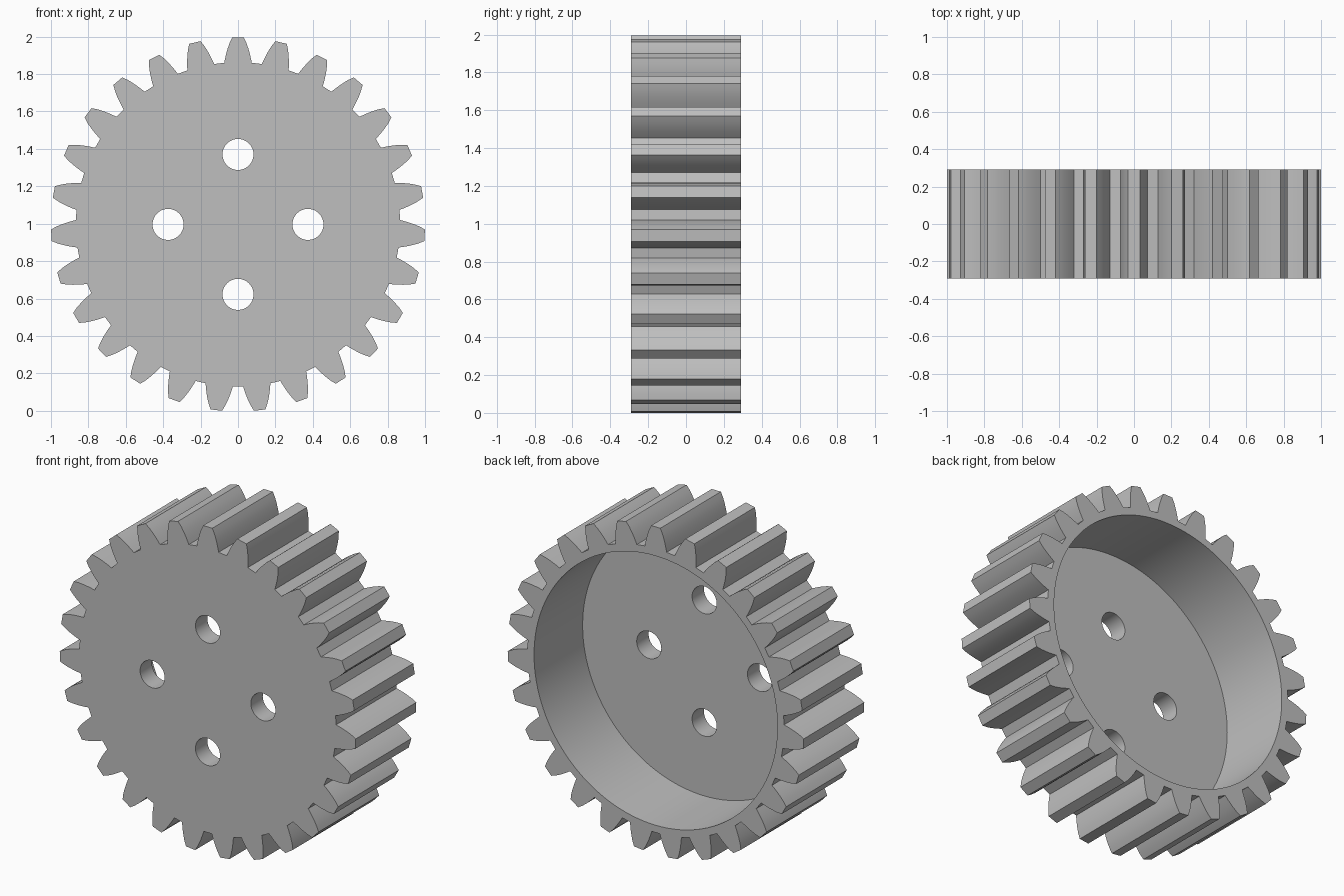
import bpy, bmesh
from math import sin, cos, asin, pi, radians
from mathutils import Matrix, Vector

if "Cube" in bpy.data.objects:
    bpy.data.objects.remove(bpy.data.objects["Cube"], do_unlink=True)

TEETH = 27
HALF_DEPTH = 0.292
PLATE = 0.115          # thickness of the front web
POCKET_RADIUS = 0.822
HOLE_RADIUS = 0.083
HOLE_OFFSET = 0.374
# Tooth flank as (radius, half width), root to tip
FLANK = [(0.867, 0.0735), (0.89, 0.069), (0.915, 0.063),
         (0.94, 0.056), (0.97, 0.0455), (1.0, 0.031)]

metal = bpy.data.materials.new("plain grey")
metal.use_nodes = True
grey = (0.52, 0.52, 0.52, 1)
metal.diffuse_color = grey
metal.node_tree.nodes["Principled BSDF"].inputs["Base Color"].default_value = grey


def make_object(name, bm):
    bmesh.ops.recalc_face_normals(bm, faces=bm.faces)
    mesh = bpy.data.meshes.new(name)
    bm.to_mesh(mesh)
    bm.free()
    mesh.materials.append(metal)
    obj = bpy.data.objects.new(name, mesh)
    bpy.context.collection.objects.link(obj)
    return obj


def toothed_blank():
    """Outline of the toothed wheel, extruded along y."""
    left = [(r, -asin(w / r)) for r, w in FLANK]
    tooth = left + [(r, -a) for r, a in reversed(left)]
    points = []
    for i in range(TEETH):
        turn = 2 * pi * i / TEETH
        points += [(r * sin(a + turn), r * cos(a + turn)) for r, a in tooth]
    floor = min(z for _, z in points)
    bm = bmesh.new()
    face = bm.faces.new([bm.verts.new((x, -HALF_DEPTH, z - floor)) for x, z in points])
    side = bmesh.ops.extrude_face_region(bm, geom=[face], use_keep_orig=True)["geom"]
    moved = [v for v in side if isinstance(v, bmesh.types.BMVert)]
    bmesh.ops.translate(bm, verts=moved, vec=(0, 2 * HALF_DEPTH, 0))
    return make_object("gear_wheel", bm), -floor


def cylinder_cutter(name, x, z, radius, y0, y1, sides):
    bm = bmesh.new()
    place = Matrix.Translation((x, (y0 + y1) / 2, z)) @ Matrix.Rotation(radians(90), 4, "X")
    bmesh.ops.create_cone(bm, cap_ends=True, segments=sides, radius1=radius,
                          radius2=radius, depth=y1 - y0, matrix=place)
    cutter = make_object(name, bm)
    cutter.hide_render = True
    return cutter


gear, centre_z = toothed_blank()

# Deep pocket in the back, and four bolt holes through the web
cutters = [cylinder_cutter("pocket_cutter", 0, centre_z, POCKET_RADIUS,
                           PLATE - HALF_DEPTH, 0.5, 128)]
for k in range(4):
    x, z = HOLE_OFFSET * sin(k * pi / 2), HOLE_OFFSET * cos(k * pi / 2)
    cutters.append(cylinder_cutter("hole_cutter", x, centre_z + z,
                                   HOLE_RADIUS, -0.5, 0.5, 48))

bpy.ops.object.select_all(action="DESELECT")
gear.select_set(True)
bpy.context.view_layer.objects.active = gear
for cutter in cutters:
    cut = gear.modifiers.new("cut", "BOOLEAN")
    cut.operation = "DIFFERENCE"
    cut.solver = "EXACT"
    cut.object = cutter
    bpy.ops.object.modifier_apply(modifier=cut.name)
    bpy.data.objects.remove(cutter, do_unlink=True)

bpy.ops.object.shade_smooth_by_angle(angle=radians(25))
